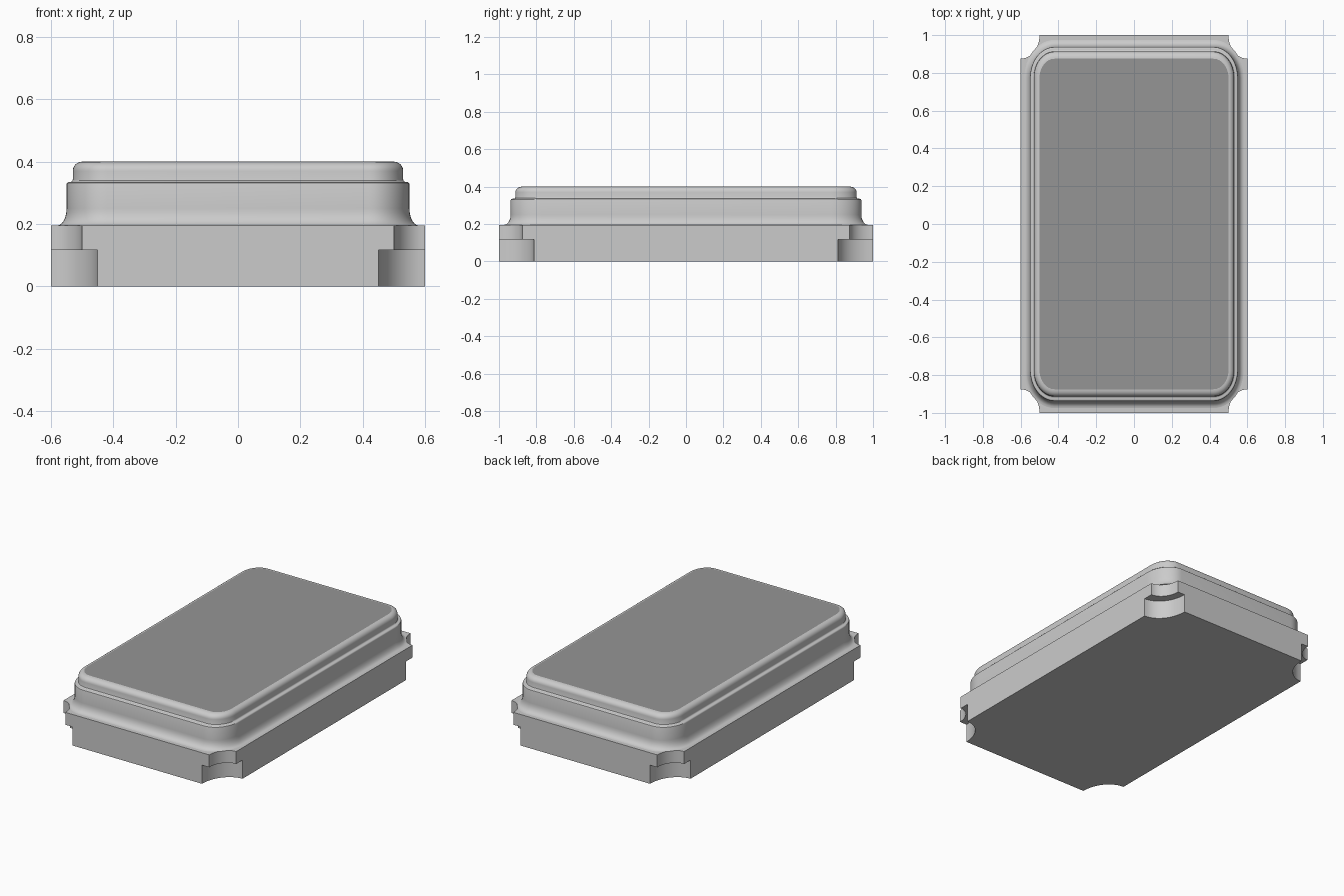
import bpy, bmesh, math

if "Cube" in bpy.data.objects:
    bpy.data.objects.remove(bpy.data.objects["Cube"])

W, D, STRETCH = 0.6, 1.0, 1.25      # half width, half depth, y scale of corners


def material(name, v):
    m = bpy.data.materials.new(name)
    m.diffuse_color = (v, v, v, 1)
    m.use_nodes = True
    m.node_tree.nodes["Principled BSDF"].inputs["Base Color"].default_value = m.diffuse_color
    return m


light = material("light_grey", 0.60)
dark = material("dark_grey", 0.30)


def notched(r, n=12):
    """Rectangle with a concave elliptic bite in each corner."""
    pts = []
    for k in range(4):
        cx, cy = [(1, 1), (-1, 1), (-1, -1), (1, -1)][k]
        for i in range(n + 1):
            a = math.radians(270 + 90 * k - 90 * i / n)
            pts.append((cx * W + r * math.cos(a), cy * D + r * STRETCH * math.sin(a)))
    return pts


def rounded(inset, n=12):
    """Rounded rectangle, inset from the base outline."""
    r = 0.18 - inset
    x, y = W - inset - r, D - (inset + r) * STRETCH
    pts = []
    for k in range(4):
        cx, cy = [(1, 1), (-1, 1), (-1, -1), (1, -1)][k]
        for i in range(n + 1):
            a = math.radians(90 * k + 90 * i / n)
            pts.append((cx * x + r * math.cos(a), cy * y + r * STRETCH * math.sin(a)))
    return pts


def loft(name, rings, mats, bottom):
    """Skin a stack of (outline, z) rings and cap it."""
    bm = bmesh.new()
    loops = [[bm.verts.new((x, y, z)) for x, y in pts] for pts, z in rings]
    for a, b in zip(loops, loops[1:]):
        for i in range(len(a)):
            j = (i + 1) % len(a)
            f = bm.faces.new((a[i], a[j], b[j], b[i]))
            if f.calc_area() < 1e-7:          # straight runs of the ledge
                bm.faces.remove(f)
    if bottom:
        bm.faces.new(loops[0][::-1])
    bm.faces.new(loops[-1]).material_index = len(mats) - 1
    me = bpy.data.meshes.new(name)
    bm.to_mesh(me)
    bm.free()
    ob = bpy.data.objects.new(name, me)
    bpy.context.collection.objects.link(ob)
    for m in mats:
        me.materials.append(m)
    bpy.ops.object.select_all(action='DESELECT')
    ob.select_set(True)
    bpy.context.view_layer.objects.active = ob
    bpy.ops.object.shade_smooth_by_angle(angle=math.radians(30))
    for p in me.polygons:                     # caps stay flat
        if len(p.vertices) > 4:
            p.use_smooth = False
    return ob


def arc(cx, cz, r, a0, a1, n=6):
    return [(cx + r * math.cos(math.radians(a0 + (a1 - a0) * i / n)),
             cz + r * math.sin(math.radians(a0 + (a1 - a0) * i / n))) for i in range(n + 1)]


# ceramic base: wide bites below, narrower bites above
loft("base", [(notched(0.15), 0), (notched(0.15), 0.117),
              (notched(0.10), 0.117), (notched(0.10), 0.195)], [light], True)

# lid: flared foot, wall, small step, rounded rim, flat darker top
flare = [(0.05 - 0.03 * (1 - math.sin(t)), 0.195 + 0.055 * (1 - math.cos(t)))
         for t in [math.radians(15 * i) for i in range(7)]]
profile = flare + arc(0.058, 0.327, 0.008, 180, 90, 3)
profile += arc(0.062, 0.343, 0.008, -90, 0, 3)
profile += arc(0.10, 0.37, 0.03, 180, 90)
loft("lid", [(rounded(d), z) for d, z in profile], [light, dark], False)
